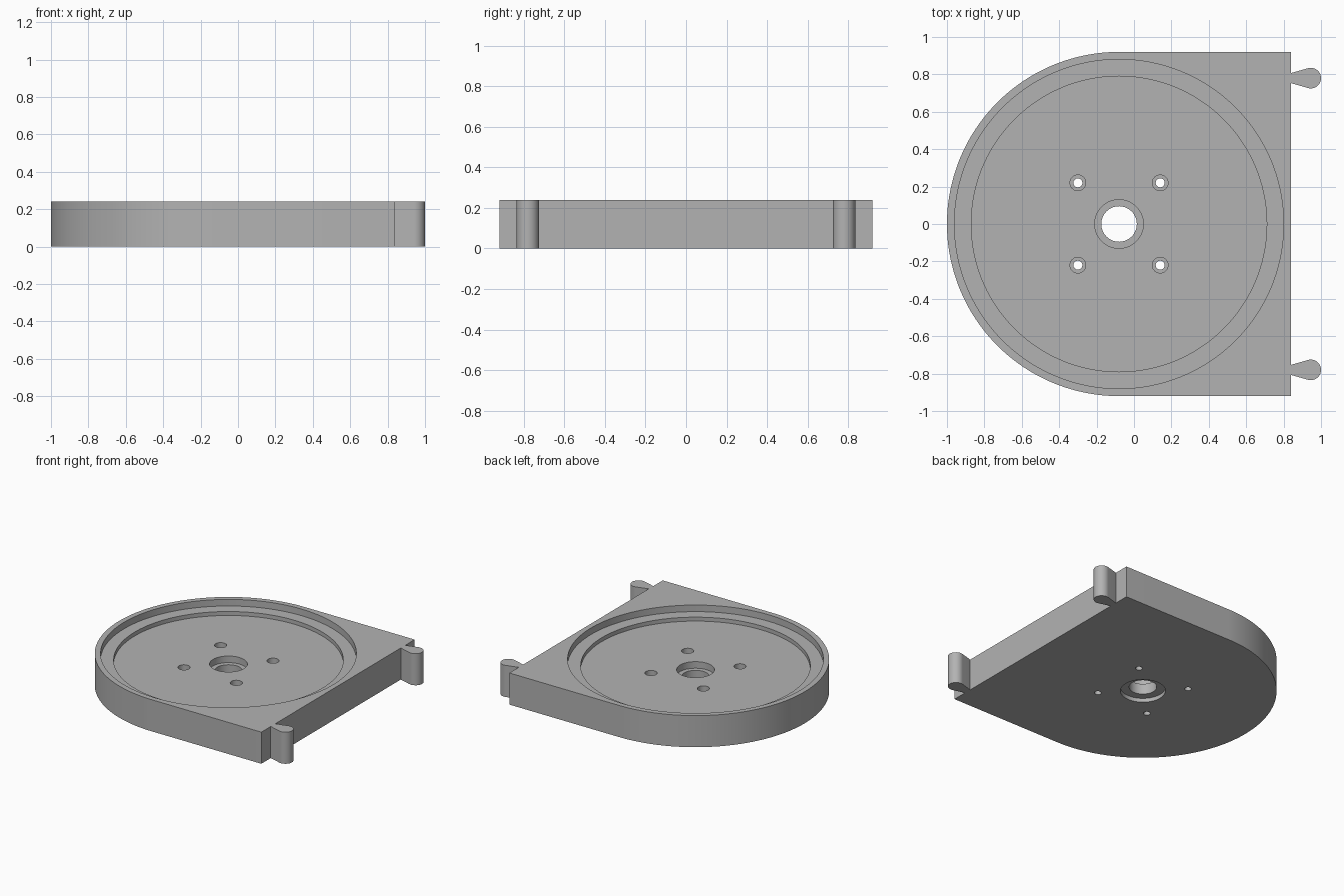
import bpy, bmesh, math
from mathutils import Vector

if "Cube" in bpy.data.objects:
    bpy.data.objects.remove(bpy.data.objects["Cube"])

H = 0.24            # body height
CX = -0.08          # axis of the round end
R = 0.92            # outer radius
EDGE = 0.84         # flat end
TAB_Y, TAB_X, TAB_R, NECK = 0.78, 0.945, 0.055, 0.027

grey = bpy.data.materials.new("light_grey")
grey.diffuse_color = (0.45, 0.45, 0.45, 1)
grey.use_nodes = True
grey.node_tree.nodes["Principled BSDF"].inputs["Base Color"].default_value = grey.diffuse_color


def arc(cx, cy, r, a0, a1, n):
    """Points along an arc, angles in degrees."""
    angles = [math.radians(a0 + (a1 - a0) * i / n) for i in range(n + 1)]
    return [(cx + r * math.cos(a), cy + r * math.sin(a)) for a in angles]


def prism(name, pts, z0, z1):
    """Upright solid from a counter-clockwise outline."""
    bm = bmesh.new()
    face = bm.faces.new([bm.verts.new((x, y, z0)) for x, y in pts])
    top = bmesh.ops.extrude_face_region(bm, geom=[face])["geom"]
    bmesh.ops.translate(bm, vec=Vector((0, 0, z1 - z0)),
                        verts=[v for v in top if isinstance(v, bmesh.types.BMVert)])
    bmesh.ops.recalc_face_normals(bm, faces=bm.faces)
    me = bpy.data.meshes.new(name)
    bm.to_mesh(me)
    bm.free()
    me.materials.append(grey)
    ob = bpy.data.objects.new(name, me)
    bpy.context.collection.objects.link(ob)
    return ob


def tab(y):
    """Teardrop hinge tab on the flat end."""
    return ([(EDGE, y - NECK)] + arc(TAB_X, y, TAB_R, -106, 106, 28)
            + [(EDGE, y + NECK)])


# Round-ended body with the two tabs in one outline
outline = (arc(CX, 0, R, 90, 270, 96) + [(EDGE, -R)]
           + tab(-TAB_Y) + tab(TAB_Y) + [(EDGE, R)])
body = prism("round_base", outline, 0, H)

# Bores: x, y, radius, bottom, top, sides
bores = [
    (CX, 0, 0.88, 0.19, 0.30, 160),    # rim recess
    (CX, 0, 0.79, 0.16, 0.22, 144),    # floor recess
    (CX, 0, 0.13, 0.11, 0.20, 56),     # centre counterbore, top
    (CX, 0, 0.095, -0.1, 0.20, 48),    # centre hole
    (CX, 0, 0.155, -0.1, 0.03, 56),    # centre counterbore, bottom
]
for sx in (-1, 1):
    for sy in (-1, 1):
        x, y = CX + 0.22 * sx, 0.22 * sy
        bores += [(x, y, 0.042, 0.08, 0.20, 32),    # screw head seat
                  (x, y, 0.024, -0.1, 0.20, 24)]    # screw hole

# Cut the bores one by one
bpy.context.view_layer.objects.active = body
body.select_set(True)
for x, y, r, z0, z1, n in bores:
    cutter = prism("bore_cutter", arc(x, y, r, 0, 360, n)[:-1], z0, z1)
    cutter.hide_render = True
    mod = body.modifiers.new("bore", 'BOOLEAN')
    mod.operation, mod.solver, mod.object = 'DIFFERENCE', 'EXACT', cutter
    bpy.ops.object.modifier_apply(modifier=mod.name)
    bpy.data.objects.remove(cutter)

bpy.ops.object.shade_smooth_by_angle(angle=math.radians(30))
